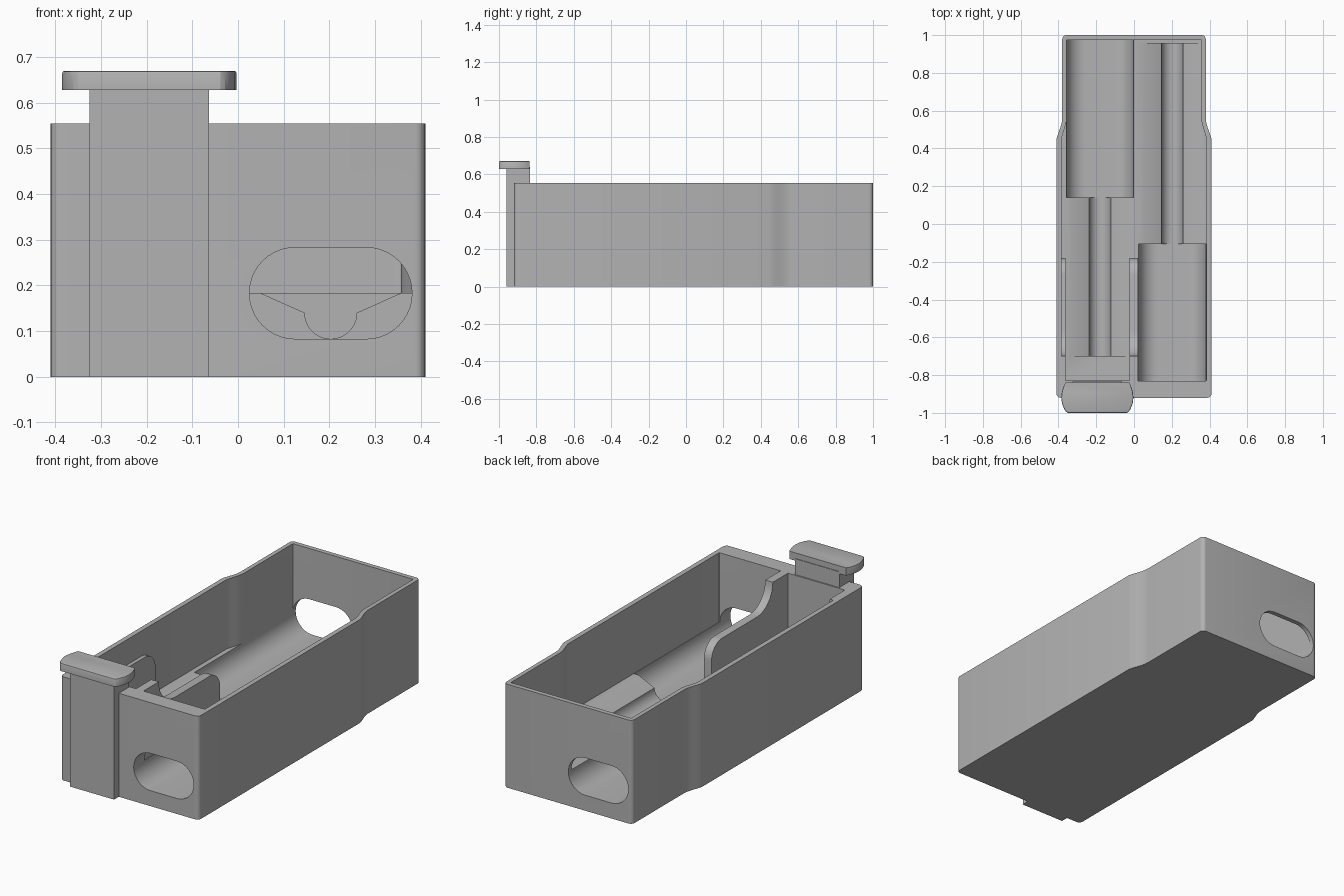
import bpy, bmesh, math
from mathutils import Vector

old = bpy.data.objects.get("Cube")
if old:
    bpy.data.objects.remove(old, do_unlink=True)

grey = bpy.data.materials.new("plain grey")
grey.use_nodes = True
grey.diffuse_color = (0.45, 0.45, 0.45, 1)
grey.node_tree.nodes["Principled BSDF"].inputs["Base Color"].default_value = (0.45, 0.45, 0.45, 1)

TOP, FLOOR, TROUGH = 0.555, 0.183, 0.083


def prism(name, pts, axis, lo, hi):
    """Extrude a 2D outline along an axis from lo to hi."""
    place = {"x": lambda a, b, c: (c, a, b),
             "y": lambda a, b, c: (a, c, b),
             "z": lambda a, b, c: (a, b, c)}[axis]
    bm = bmesh.new()
    face = bm.faces.new([bm.verts.new(place(a, b, lo)) for a, b in pts])
    shift = Vector(place(0, 0, hi - lo))
    ext = bmesh.ops.extrude_face_region(bm, geom=[face])
    bmesh.ops.translate(bm, vec=shift, verts=[g for g in ext["geom"] if isinstance(g, bmesh.types.BMVert)])
    bmesh.ops.recalc_face_normals(bm, faces=bm.faces)
    mesh = bpy.data.meshes.new(name)
    bm.to_mesh(mesh)
    bm.free()
    mesh.materials.append(grey)
    obj = bpy.data.objects.new(name, mesh)
    bpy.context.collection.objects.link(obj)
    return obj


def box(name, x0, x1, y0, y1, z0, z1):
    return prism(name, [(x0, y0), (x1, y0), (x1, y1), (x0, y1)], "z", z0, z1)


def arc(cx, cy, r, start, end, n=8):
    angles = [math.radians(start + (end - start) * i / n) for i in range(n + 1)]
    return [(cx + r * math.cos(t), cy + r * math.sin(t)) for t in angles]


def apply_modifier(obj, mod):
    bpy.context.view_layer.objects.active = obj
    bpy.ops.object.modifier_apply(modifier=mod.name)


def combine(obj, other, operation="DIFFERENCE"):
    mod = obj.modifiers.new("combine", "BOOLEAN")
    mod.operation, mod.solver, mod.object = operation, "EXACT", other
    apply_modifier(obj, mod)
    bpy.data.objects.remove(other, do_unlink=True)


def smooth(obj):
    bpy.ops.object.select_all(action="DESELECT")
    obj.select_set(True)
    bpy.context.view_layer.objects.active = obj
    bpy.ops.object.shade_smooth_by_angle(angle=math.radians(25))


def case_outline(wide, narrow, front, back, r_front, r_back):
    """Symmetric plan outline with an S-shaped step to the narrower rear."""
    half = arc(wide - r_front, front + r_front, r_front, -90, 0, 6)
    for i in range(13):
        t = i / 12
        ease = 1 - (1 - t) ** 2 * (1 + 2 * t * 0.6)
        half.append((wide + (narrow - wide) * ease, 0.45 + 0.11 * t))
    half += arc(narrow - r_back, back - r_back, r_back, 0, 90, 6)
    return half + [(-x, y) for x, y in reversed(half)]


# Hollow case
case = prism("case", case_outline(0.41, 0.38, -0.92, 1.0, 0.022, 0.022), "z", 0, TOP)
combine(case, prism("cavity_cutter", case_outline(0.384, 0.357, -0.83, 0.975, 0.003, 0.003),
                    "z", FLOOR, 1))


def wide_slot(cx):
    r, reach = 0.1, 0.078
    z = TROUGH + r
    return arc(cx + reach, z, r, -90, 90, 20) + arc(cx - reach, z, r, 90, 270, 20)


def narrow_groove(cx):
    r, z = 0.057, 0.14
    left, right = cx - 0.153, cx + 0.153
    return ([(left, FLOOR), (left, 0.25), (right, 0.25), (right, FLOOR)]
            + arc(cx, z, r, 0, -180, 20))


# Two opposed bays: a wide trough through an end wall and a narrow groove
for side, cx, wide, narrow in (("left", 0.203, (-1.1, -0.105), (-0.2, 0.955)),
                               ("right", -0.18, (0.14, 1.1), (-0.7, 0.2))):
    combine(case, prism(side + "_trough_cutter", wide_slot(cx), "y", *wide))
    combine(case, prism(side + "_groove_cutter", narrow_groove(cx), "y", *narrow))
smooth(case)

# Stepped guide rails beside the latch bay
LOW = 0.42
rail = [(-0.84, FLOOR - 0.01), (-0.18, FLOOR - 0.01)]
rail += arc(-0.27, LOW - 0.09, 0.09, 0, 90)
rail += arc(-0.565, TOP, TOP - LOW, -90, -180)
rail += [(-0.84, TOP)]
for name, x0, x1 in (("centre_rail", -0.025, 0.02), ("side_rail", -0.395, -0.363)):
    smooth(prism(name, rail, "x", x0, x1))

# Latch column, with a wider key behind the front wall
column = box("latch_column", -0.325, -0.063, -0.96, -0.835, 0, 0.64)
key = box("latch_key", -0.365, -0.025, -0.9, -0.828, FLOOR - 0.01, TOP)

# Latch cap with bowed ends and a softened upper rim
cap_half = [(0.168, -0.838), (0.178, -0.858), (0.188, -0.89), (0.191, -0.92),
            (0.187, -0.95), (0.176, -0.978), (0.166, -0.994), (0.156, -1.0)]
cap_pts = [(-0.194 + x, y) for x, y in cap_half] + [(-0.194 - x, y) for x, y in reversed(cap_half)]
cap = prism("latch_cap", cap_pts, "z", 0.628, 0.67)
bm = bmesh.new()
bm.from_mesh(cap.data)
rim = [e for e in bm.edges if all(v.co.z > 0.66 and v.co.y < -0.85 for v in e.verts)]
bmesh.ops.bevel(bm, geom=rim, offset=0.006, segments=2, affect="EDGES", profile=0.5)
bm.to_mesh(cap.data)
bm.free()
smooth(cap)
